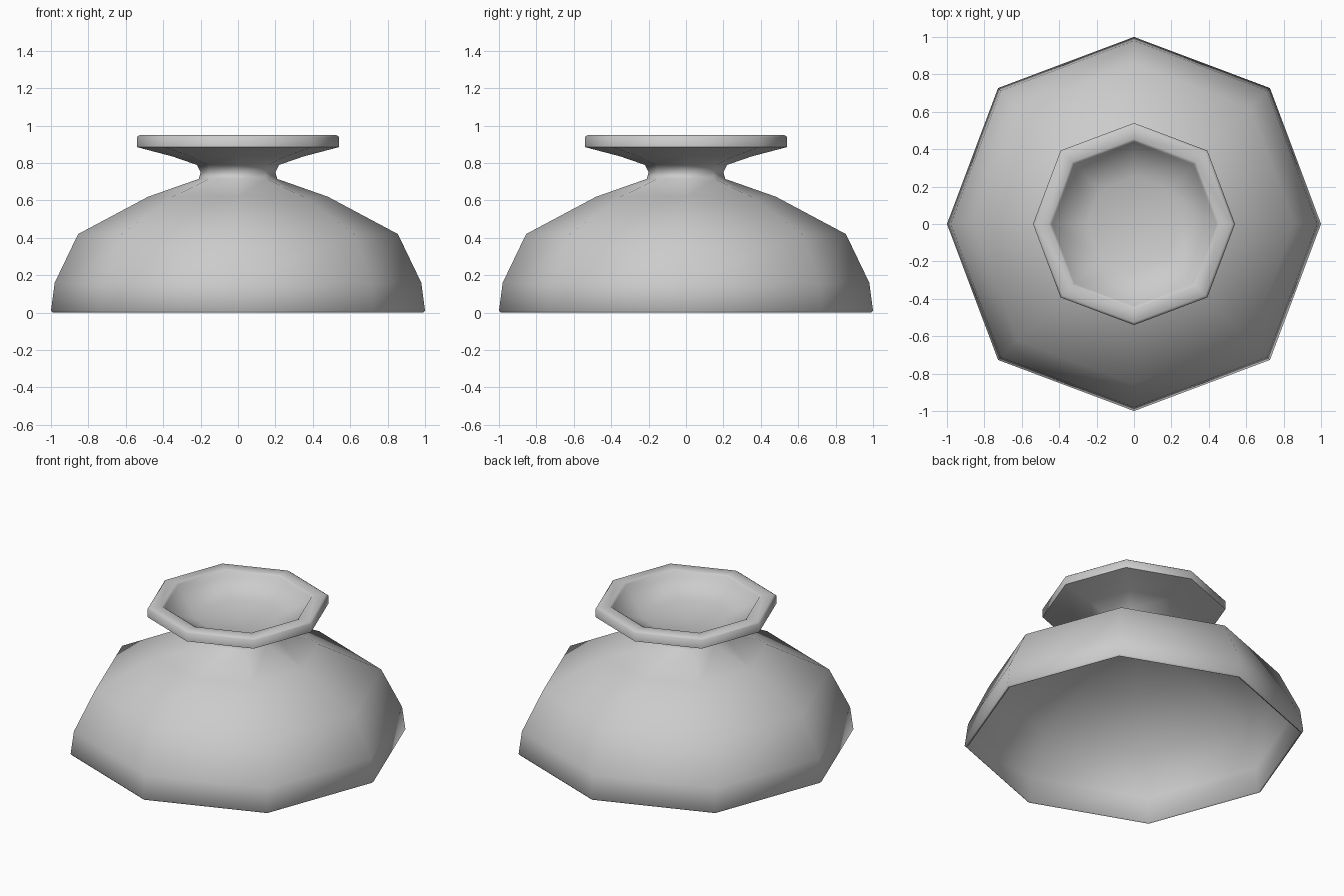
import bpy, bmesh, math

if "Cube" in bpy.data.objects:
    bpy.data.objects.remove(bpy.data.objects["Cube"])

SIDES = 8


def lathe(name, profile, bulge=1.028):
    """Revolve (radius, z) points into eight sides; radius 0 becomes a pole."""
    bm = bmesh.new()
    rings = []
    for r, z in profile:
        if r == 0:
            rings.append([bm.verts.new((0, 0, z))])
            continue
        ring = []
        for i in range(SIDES):
            a = 2 * math.pi * i / SIDES
            k = r * (bulge if i % 2 else 1.0)   # diagonal corners sit slightly further out
            ring.append(bm.verts.new((k * math.cos(a), k * math.sin(a), z)))
        rings.append(ring)
    for lo, hi in zip(rings, rings[1:]):
        for i in range(SIDES):
            j = (i + 1) % SIDES
            if len(lo) == 1:
                bm.faces.new((lo[0], hi[j], hi[i]))
            elif len(hi) == 1:
                bm.faces.new((lo[i], lo[j], hi[0]))
            else:
                bm.faces.new((lo[i], lo[j], hi[j], hi[i]))
    bmesh.ops.recalc_face_normals(bm, faces=bm.faces)
    me = bpy.data.meshes.new(name)
    bm.to_mesh(me)
    bm.free()
    ob = bpy.data.objects.new(name, me)
    bpy.context.collection.objects.link(ob)
    bpy.ops.object.select_all(action='DESELECT')
    ob.select_set(True)
    bpy.context.view_layer.objects.active = ob
    bpy.ops.object.shade_smooth_by_angle(angle=math.radians(62))
    return ob


# Hollow dome, waisted neck and dished knob in one continuous thin-walled profile
inside = [(0, 0.69), (0.20, 0.685), (0.47, 0.595), (0.835, 0.405), (0.96, 0.16), (0.98, 0.005)]
rim = [(0.99, 0.0), (1.0, 0.01)]
dome = [(0.98, 0.16), (0.855, 0.42), (0.48, 0.62), (0.21, 0.715)]
neck = [(0.20, 0.75), (0.22, 0.79)]
knob = [(0.35, 0.835), (0.54, 0.885), (0.54, 0.94), (0.525, 0.95), (0.455, 0.95), (0.44, 0.94)]
dish = [(0.43, 0.905), (0.25, 0.845), (0, 0.82)]
lathe("domed_lid_with_knob", inside + rim + dome + neck + knob + dish)
